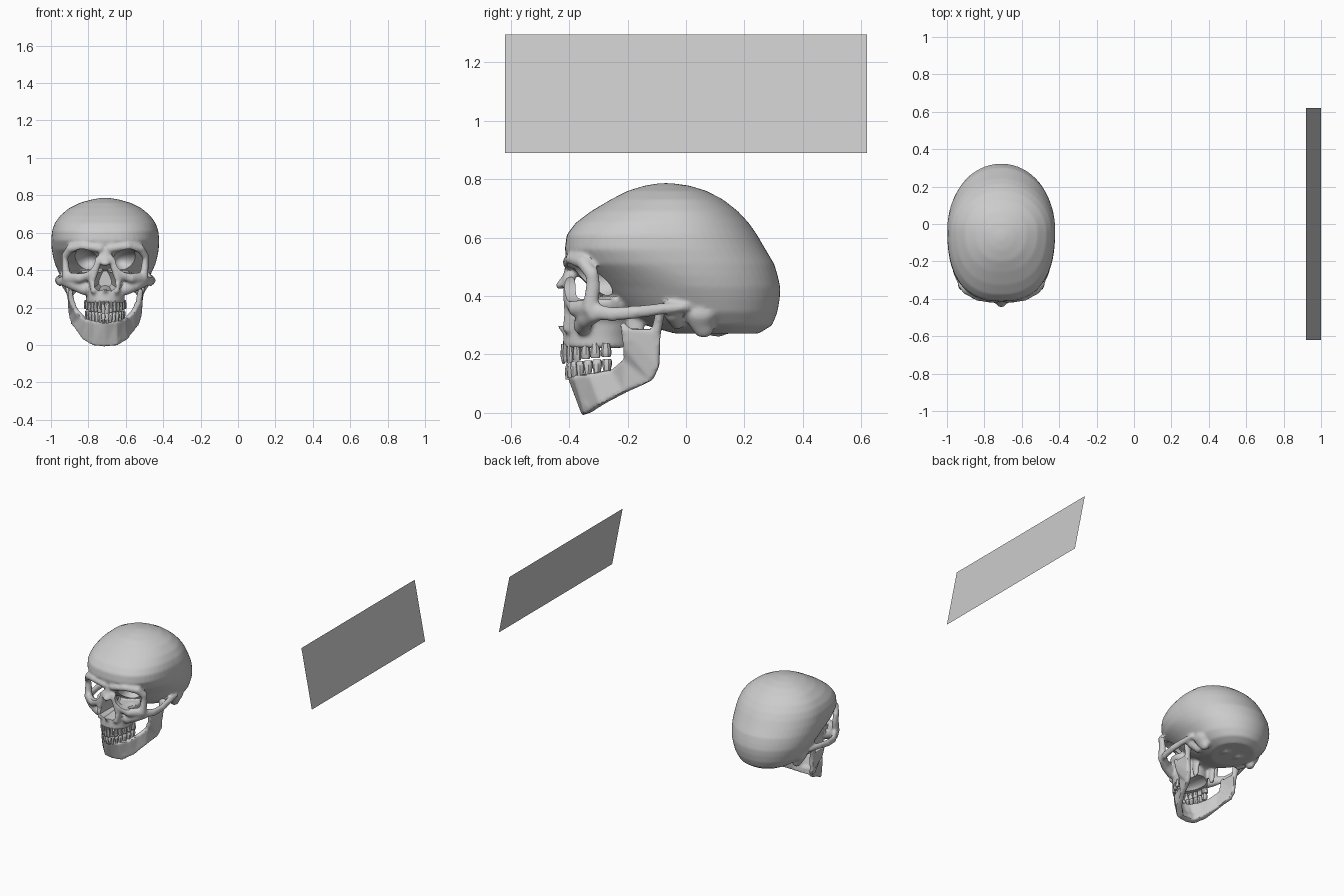
import bpy, bmesh, math
from mathutils import Matrix, Vector

CX = -0.71  # skull centre line


def ball(bm, p, r):
    m = Matrix.Translation(p) @ Matrix.Diagonal((*r, 1))
    bmesh.ops.create_icosphere(bm, subdivisions=3, radius=1, matrix=m)


def strut(bm, pts, r, r2=None, steps=6):
    """Chain of overlapping ellipsoids along a path, on both sides."""
    pts = [Vector(p) for p in pts]
    r, r2 = Vector(r), Vector(r2 or r)
    n = (len(pts) - 1) * steps
    for i in range(n + 1):
        k = min(i // steps, len(pts) - 2)
        p = pts[k].lerp(pts[k + 1], i / steps - k)
        for s in ((1, -1) if abs(p.x) > 0.001 else (1,)):
            ball(bm, (p.x * s, p.y, p.z), r.lerp(r2, i / n))


def loft(bm, rings):
    vs = [[bm.verts.new(p) for p in ring] for ring in rings]
    n = len(vs[0])
    for a, b in zip(vs, vs[1:]):
        for i in range(n):
            bm.faces.new((a[i], a[(i + 1) % n], b[(i + 1) % n], b[i]))
    bm.faces.new(vs[0][::-1])
    bm.faces.new(vs[-1])


def egg(z, yf, yb, w, p, n=56):
    """Horizontal section: superellipse front, rounded back."""
    ym = yf + 0.56 * (yb - yf)
    out = []
    for i in range(n):
        c, s = math.cos(math.tau * i / n), math.sin(math.tau * i / n)
        q = 2 / p if c < 0 else 1.0
        y = ym + math.copysign(abs(c) ** q, c) * ((ym - yf) if c < 0 else (yb - ym))
        out.append((math.copysign(abs(s) ** q, s) * w, y, z))
    return out


def make(name, bm, voxel=0, cutter=None, smooth=5):
    bmesh.ops.recalc_face_normals(bm, faces=bm.faces[:])
    bmesh.ops.translate(bm, verts=bm.verts[:], vec=(CX, 0, 0))
    me = bpy.data.meshes.new(name)
    bm.to_mesh(me)
    bm.free()
    ob = bpy.data.objects.new(name, me)
    bpy.context.collection.objects.link(ob)
    bpy.ops.object.select_all(action='DESELECT')
    bpy.context.view_layer.objects.active = ob
    ob.select_set(True)
    if voxel:
        m = ob.modifiers.new("fuse", 'REMESH')
        m.mode, m.voxel_size = 'VOXEL', voxel
        m = ob.modifiers.new("soften", 'SMOOTH')
        m.factor, m.iterations = 0.5, smooth
    if cutter:
        m = ob.modifiers.new("openings", 'BOOLEAN')
        m.operation, m.solver, m.object = 'DIFFERENCE', 'EXACT', cutter
    if voxel:
        bpy.ops.object.convert(target='MESH')
    bpy.ops.object.shade_smooth_by_angle(angle=math.radians(40))
    return ob


# Eye sockets, nasal opening and hollow under the palate (cutter)
bm = bmesh.new()
for s in (1, -1):
    m = (Matrix.Translation((s * 0.126, -0.385, 0.447)) @ Matrix.Rotation(s * 0.3, 4, 'Z')
         @ Matrix.Rotation(s * 0.25, 4, 'Y') @ Matrix.Diagonal((0.078, 0.17, 0.066, 1)))
    bmesh.ops.create_icosphere(bm, subdivisions=4, radius=1, matrix=m)
loft(bm, [[(x * k, y, 0.35 + (z - 0.35) * k) for x, z in
           ((0, 0.298), (0.035, 0.288), (0.058, 0.308), (0.054, 0.345), (0.034, 0.395), (0.016, 0.425),
            (-0.016, 0.425), (-0.034, 0.395), (-0.054, 0.345), (-0.058, 0.308), (-0.035, 0.288))]
          for y, k in ((-0.52, 1), (-0.36, 1), (-0.26, 0.6))])
ball(bm, (0, -0.25, 0.205), (0.066, 0.125, 0.05))
cutter = make("openings_cutter", bm)
cutter.hide_render = True

# Cranium: braincase sections from base to crown
bm = bmesh.new()
loft(bm, [egg(*r) for r in (
    (0.272, -0.04, 0.25, 0.13, 2), (0.30, -0.14, 0.295, 0.185, 1.9), (0.345, -0.23, 0.313, 0.228, 1.8),
    (0.39, -0.28, 0.321, 0.25, 1.8), (0.43, -0.33, 0.323, 0.268, 1.75), (0.47, -0.37, 0.314, 0.279, 1.9),
    (0.51, -0.403, 0.302, 0.286, 2.2), (0.56, -0.415, 0.272, 0.289, 2.5), (0.61, -0.408, 0.243, 0.284, 2.5),
    (0.65, -0.378, 0.215, 0.270, 2.4), (0.69, -0.325, 0.178, 0.242, 2.3), (0.73, -0.258, 0.127, 0.195, 2.2),
    (0.76, -0.20, 0.07, 0.135, 2.1), (0.778, -0.14, 0.01, 0.07, 2), (0.786, -0.09, -0.05, 0.02, 2))])
# Upper jaw block
loft(bm, [egg(*r, 32) for r in ((0.222, -0.422, -0.19, 0.103, 2.2), (0.26, -0.42, -0.19, 0.104, 2.2),
                                (0.31, -0.413, -0.18, 0.11, 2.2), (0.36, -0.398, -0.18, 0.145, 2.3),
                                (0.39, -0.385, -0.2, 0.15, 2.3))])
# Brow, socket rims, cheekbone and cheek arch
strut(bm, [(0.03, -0.398, 0.515), (0.12, -0.388, 0.527), (0.19, -0.352, 0.515), (0.217, -0.32, 0.47)],
      (0.026, 0.026, 0.022), (0.017, 0.022, 0.025))
strut(bm, [(0.217, -0.32, 0.48), (0.213, -0.318, 0.43), (0.207, -0.328, 0.36)], (0.015, 0.022, 0.02), (0.024, 0.028, 0.03))
strut(bm, [(0.205, -0.33, 0.36), (0.14, -0.38, 0.357), (0.075, -0.395, 0.385), (0.05, -0.397, 0.44)],
      (0.024, 0.024, 0.03), (0.02, 0.02, 0.025))
strut(bm, [(0.11, -0.355, 0.3), (0.17, -0.34, 0.325), (0.215, -0.31, 0.345)], (0.03, 0.03, 0.035), (0.018, 0.03, 0.035))
strut(bm, [(0.215, -0.315, 0.345), (0.243, -0.25, 0.338), (0.252, -0.17, 0.345), (0.243, -0.09, 0.355),
           (0.232, -0.01, 0.362)], (0.014, 0.025, 0.028), (0.02, 0.025, 0.018))
# Nose bridge, flanks and nasal spine
strut(bm, [(0, -0.392, 0.50), (0, -0.403, 0.465), (0, -0.43, 0.436)], (0.034, 0.022, 0.022), (0.026, 0.015, 0.014))
strut(bm, [(0.03, -0.40, 0.46), (0.052, -0.40, 0.40), (0.07, -0.395, 0.34), (0.06, -0.402, 0.29)], (0.018, 0.022, 0.02))
strut(bm, [(0, -0.40, 0.275), (0, -0.432, 0.298)], (0.018, 0.02, 0.016), (0.009, 0.01, 0.01))
# Ear-side mastoids, skull base and wings behind the jaw
strut(bm, [(0.205, 0.05, 0.34), (0.195, 0.05, 0.315), (0.185, 0.06, 0.285)], (0.035, 0.055, 0.04), (0.024, 0.035, 0.028))
strut(bm, [(0.2, -0.045, 0.34), (0.165, -0.03, 0.31)], (0.03, 0.03, 0.03), (0.02, 0.025, 0.025))
strut(bm, [(0.05, 0.06, 0.29), (0.05, 0.11, 0.28)], (0.022, 0.03, 0.02))
strut(bm, [(0.06, -0.17, 0.34), (0.065, -0.17, 0.23)], (0.018, 0.035, 0.03), (0.014, 0.02, 0.02))
ball(bm, (0, -0.15, 0.36), (0.08, 0.14, 0.06))
make("skull", bm, 0.0085, cutter, 4)
bpy.data.objects.remove(cutter)

# Lower jaw: plate between lower/back edge and upper/front edge
bm = bmesh.new()
half = [((0, -0.338, -0.002), (0, -0.388, 0.13)), ((0.055, -0.332, 0.0), (0.05, -0.372, 0.13)),
        ((0.105, -0.285, 0.03), (0.088, -0.325, 0.135)), ((0.142, -0.205, 0.072), (0.115, -0.25, 0.148)),
        ((0.17, -0.115, 0.112), (0.152, -0.21, 0.185)), ((0.182, -0.092, 0.16), (0.178, -0.215, 0.235)),
        ((0.19, -0.088, 0.285), (0.188, -0.222, 0.29))]
path = [[Vector((-v[0], v[1], v[2])) for v in s] for s in half[:0:-1]] + [[Vector(v) for v in s] for s in half]
rings = []
for i, (lo, hi) in enumerate(path):
    a, b = path[max(i - 1, 0)], path[min(i + 1, len(path) - 1)]
    d = (b[0] + b[1]) - (a[0] + a[1])
    n = d.cross(hi - lo).normalized() * (0.02 if 3 < i < 9 else 0.014)
    rings.append([lo - n, lo + n, hi + n, hi - n])
loft(bm, rings)
strut(bm, [(0.19, -0.105, 0.26), (0.193, -0.095, 0.31), (0.197, -0.088, 0.345)], (0.014, 0.018, 0.02), (0.03, 0.016, 0.014))
strut(bm, [(0.187, -0.195, 0.25), (0.19, -0.213, 0.295)], (0.013, 0.022, 0.02), (0.009, 0.014, 0.016))
strut(bm, [(0, -0.343, 0.03), (0.055, -0.335, 0.03)], (0.03, 0.018, 0.025))
make("lower_jaw", bm, 0.0075, None, 3)


# Teeth: tapered blocks around each dental arch
def teeth(name, w, yback, depth, root, tip):
    bm = bmesh.new()
    da = math.radians(90 / 7.5)
    for s in (1, -1):
        for i in range(7):
            a = (i + 0.5) * da
            f = i / 6
            wid = math.hypot(w * math.cos(a), depth * math.sin(a)) * da * 0.46
            thick = 0.010 + 0.008 * f
            p = Vector((s * w * math.sin(a), yback - depth * math.cos(a), 0))
            t = Vector((s * w * math.cos(a), depth * math.sin(a), 0)).normalized()
            n = Vector((t.y, -t.x, 0))
            z0, z1 = (e[0] + (e[1] - e[0]) * f for e in (root, tip))
            loft(bm, [[p + t * wid * k * u + n * thick * m * v + Vector((0, 0, z0 + (z1 - z0) * h))
                       for u, v in ((-1, -.5), (-.5, -1), (.5, -1), (1, -.5), (1, .5), (.5, 1), (-.5, 1), (-1, .5))]
                      for h, k, m in ((0, .65, .8), (.6, 1, 1), (.9, .95, .5 + .4 * f), (1, .8, .3 + .5 * f))])
    make(name, bm)


teeth("upper_teeth", 0.098, -0.235, 0.185, (0.235, 0.24), (0.168, 0.192))
teeth("lower_teeth", 0.092, -0.235, 0.17, (0.115, 0.14), (0.172, 0.184))

# Tilted flat panel to the right
bm = bmesh.new()
bm.faces.new([bm.verts.new((x - CX, y, z)) for x, y, z in
              ((1.0, -0.62, 0.89), (1.0, 0.62, 0.89), (0.92, 0.62, 1.295), (0.92, -0.62, 1.295))])
make("panel", bm)
